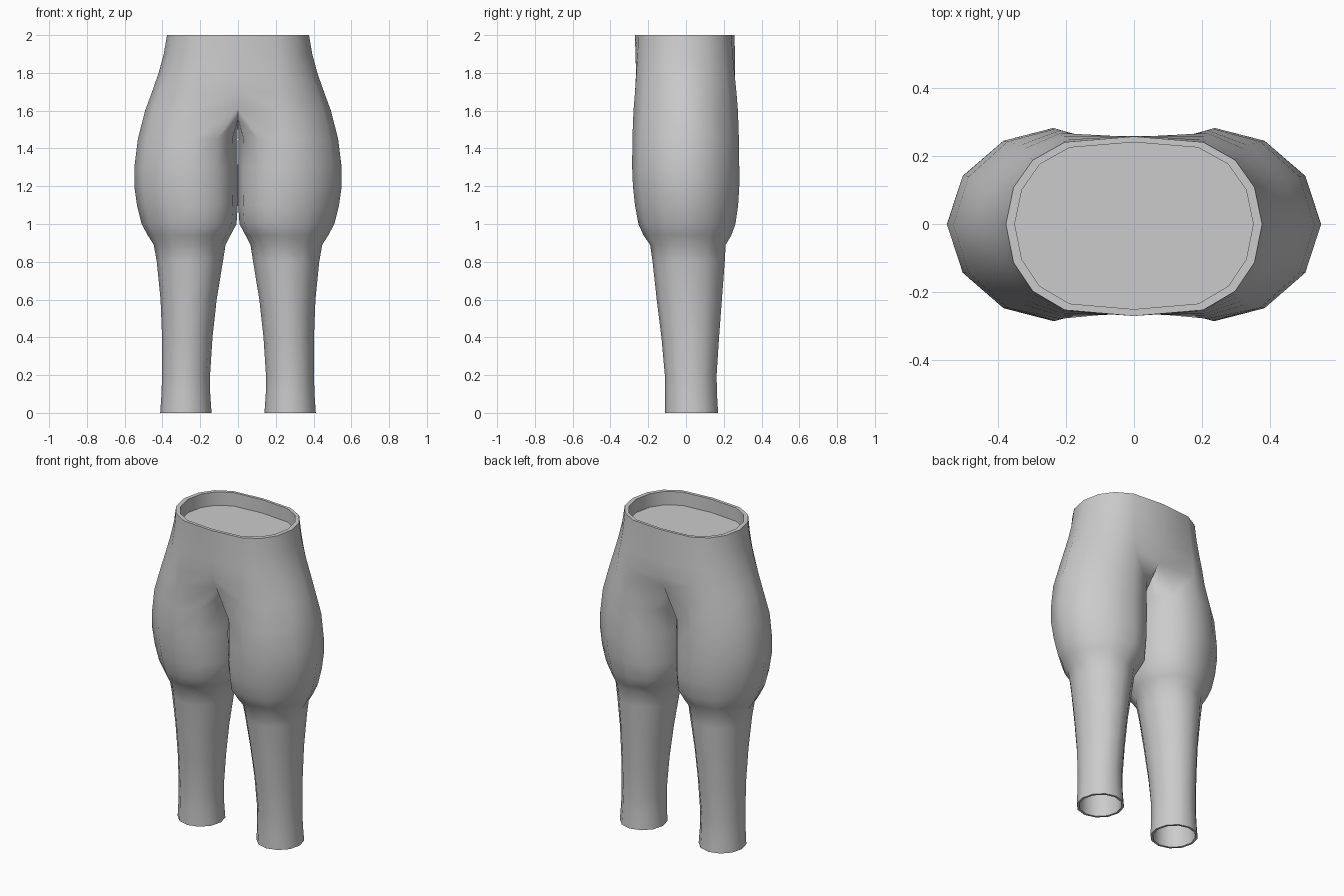
import bpy, bmesh, math

if "Cube" in bpy.data.objects:
    bpy.data.objects.remove(bpy.data.objects["Cube"])

bm = bmesh.new()


def add(points):
    return [bm.verts.new(p) for p in points]


def bridge(a, b, closed=False):
    n = len(a)
    for i in range(n if closed else n - 1):
        j = (i + 1) % n
        bm.faces.new((a[i], a[j], b[j], b[i]))


# Half cross-sections (x, y as fractions), from centre seam to the side
WAIST = [(0, 1), (.54, .935), (.79, .73), (.94, .42), (1, .03)]
HIP = [(0, .90), (.44, 1), (.68, .84), (.915, .45), (1, .03)]


def pelvis(z, x, yf, yb, t):
    """Half ring from front seam round the side to the back seam."""
    q = [(a[0] + (b[0] - a[0]) * t, a[1] + (b[1] - a[1]) * t) for a, b in zip(WAIST, HIP)]
    front = [(x * u, -yf * v, z) for u, v in q[:-1]]
    back = [(x * u, yb * v, z) for u, v in reversed(q[:-1])]
    return front + [(x * q[-1][0], 0, z)] + back


def leg(z, xi, xo, yf, yb):
    """Twelve-sided leg ring; the thigh is pulled to a point at the outer side."""
    cx, rx, cy, ry = (xi + xo) / 2, (xo - xi) / 2, (yb - yf) / 2, (yb + yf) / 2
    pull = .14 * min(1, max(0, (z - .85) / .15))
    ring = []
    for a in range(-120, 240, 30):
        c, s = math.cos(math.radians(a)), math.sin(math.radians(a))
        ring.append((cx + rx * (c - pull * s * s), cy + ry * s, z))
    return ring


# Waist opening: recessed floor, inner wall, rim, then pelvis down to the crotch
rows = [add(pelvis(z, *r)) for z, *r in [
    (1.915, .350, .250, .240, 0), (2.0, .350, .250, .240, 0), (2.0, .376, .270, .257, 0),
    (1.9, .393, .271, .262, .12), (1.8, .420, .274, .268, .35), (1.7, .455, .276, .273, .65)]]
for a, b in zip(rows, rows[1:]):
    bridge(a, b)
bm.faces.new(rows[0])

# Crotch row: side points plus a saddle running under from front to back
split = pelvis(1.6, .492, .278, .275, 1)
split[0] = (0, -.22, 1.62)
split[-1] = (0, .22, 1.62)
top = add(split)
bridge(rows[-1], top)
ring = top + add([(0, .14, 1.555), (0, 0, 1.525), (0, -.14, 1.555)])

# Leg outside, cuff edge and inside of the cuff
for r in [(1.45, .004, .530, .284, .280), (1.3, .001, .549, .285, .282),
          (1.2, .001, .549, .281, .282), (1.1, .001, .535, .270, .276),
          (1.0, .008, .510, .252, .262), (.94, .040, .478, .225, .240),
          (.89, .066, .446, .190, .210), (.8, .080, .430, .177, .205),
          (.6, .113, .410, .155, .190), (.4, .135, .402, .130, .175),
          (.2, .148, .402, .112, .162), (.1, .147, .405, .111, .164),
          (0, .140, .412, .112, .170), (0, .154, .398, .098, .156),
          (.2, .163, .387, .097, .147), (.4, .150, .387, .115, .160)]:
    nxt = add(leg(*r))
    bridge(ring, nxt, True)
    ring = nxt
bm.faces.new(ring)

# Mirror to the other leg, welding the centre seam
bmesh.ops.mirror(bm, geom=bm.verts[:] + bm.edges[:] + bm.faces[:], axis='X', merge_dist=.0005)
bmesh.ops.recalc_face_normals(bm, faces=bm.faces[:])

mesh = bpy.data.meshes.new("trousers")
bm.to_mesh(mesh)
bm.free()
trousers = bpy.data.objects.new("trousers", mesh)
bpy.context.collection.objects.link(trousers)

# Plain grey cloth, smooth with crisp rims
cloth = bpy.data.materials.new("grey cloth")
cloth.diffuse_color = (.6, .6, .6, 1)
cloth.use_nodes = True
cloth.node_tree.nodes["Principled BSDF"].inputs["Base Color"].default_value = cloth.diffuse_color
mesh.materials.append(cloth)
bpy.context.view_layer.objects.active = trousers
trousers.select_set(True)
bpy.ops.object.shade_smooth_by_angle(angle=math.radians(75))
